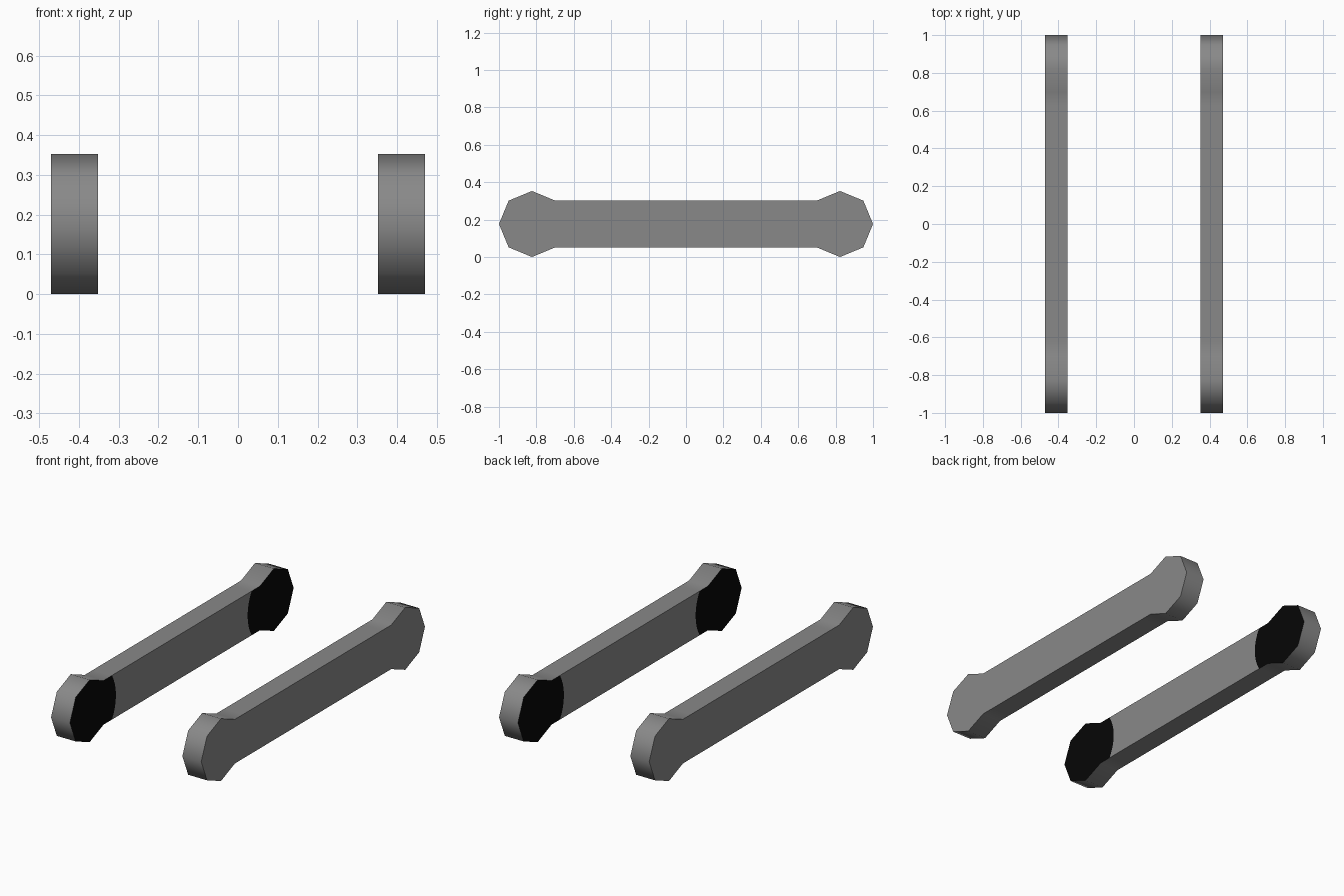
import bpy, bmesh, math

if "Cube" in bpy.data.objects:
    bpy.data.objects.remove(bpy.data.objects["Cube"])

def material(name, v):
    m = bpy.data.materials.new(name)
    m.diffuse_color = (v, v, v, 1)
    m.use_nodes = True
    m.node_tree.nodes["Principled BSDF"].inputs["Base Color"].default_value = m.diffuse_color
    return m

grey = material("track grey", 0.25)
black = material("wheel black", 0.002)

R, CY, CZ = 0.1765, 0.8235, 0.1765   # octagonal ends
X_IN, X_OUT = 0.352, 0.47
WHEEL_R = 0.235                      # black arc on the inner face
c = R * math.sqrt(0.5)

# Octagonal end outline, from lower neck around the tip to upper neck
end = [(CY + R * math.cos(math.radians(a)), CZ + R * math.sin(math.radians(a)))
       for a in range(-135, 136, 45)]
# Arc joining the upper rail edge to the lower one
a0 = math.asin(c / WHEEL_R)
arc = [(CY - WHEEL_R * math.cos(t), CZ + WHEEL_R * math.sin(t))
       for t in [a0 * (1 - i / 4) for i in range(9)]]

def flip(pts):
    return [(-y, z) for y, z in reversed(pts)]

def build_track(name, side):
    bm = bmesh.new()
    cache = {}

    def vert(x, p):
        key = (round(x, 5), round(p[0], 5), round(p[1], 5))
        if key not in cache:
            cache[key] = bm.verts.new((x * side, p[0], p[1]))
        return cache[key]

    def face(x, pts, mat):
        f = bm.faces.new([vert(x, p) for p in pts])
        f.material_index = mat

    # Inner face: two black ends and the grey middle
    face(X_IN, end + arc, 1)
    face(X_IN, flip(end + arc), 1)
    face(X_IN, arc + flip(arc), 0)
    # Outer face and surrounding rim
    outline = end + [arc[0]] + flip([arc[0]]) + flip(end) + flip([arc[-1]]) + [arc[-1]]
    face(X_OUT, outline, 0)
    for p, q in zip(outline, outline[1:] + outline[:1]):
        bm.faces.new((vert(X_IN, p), vert(X_IN, q), vert(X_OUT, q), vert(X_OUT, p)))
    bmesh.ops.recalc_face_normals(bm, faces=bm.faces)
    me = bpy.data.meshes.new(name)
    bm.to_mesh(me)
    bm.free()
    me.materials.append(grey)
    me.materials.append(black)
    ob = bpy.data.objects.new(name, me)
    bpy.context.collection.objects.link(ob)
    bpy.context.view_layer.objects.active = ob
    ob.select_set(True)
    bpy.ops.object.shade_smooth_by_angle(angle=math.radians(60))
    ob.select_set(False)

build_track("right_track", 1)
build_track("left_track", -1)
